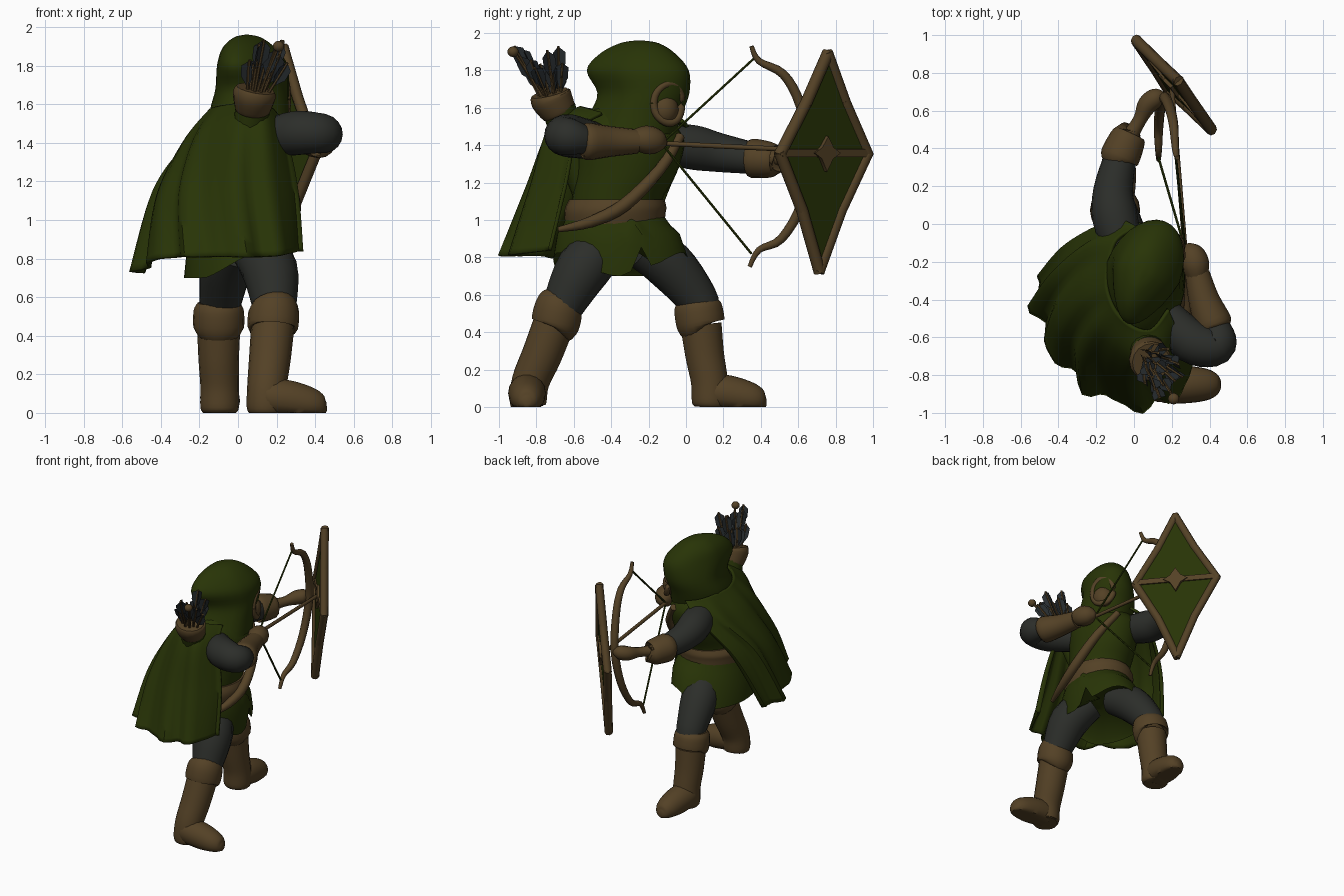
import bpy
import bmesh
import math
import random
from mathutils import Vector, Matrix

default_cube = bpy.data.objects.get("Cube")
if default_cube:
    bpy.data.objects.remove(default_cube)


def make_material(name, red, green, blue):
    material = bpy.data.materials.new(name)
    material.use_nodes = True
    colour = (red, green, blue, 1)
    material.diffuse_color = colour
    shader = material.node_tree.nodes["Principled BSDF"]
    shader.inputs["Base Color"].default_value = colour
    shader.inputs["Roughness"].default_value = 0.9
    return material


GREEN = make_material("forest green", 0.021, 0.034, 0.002)
BROWN = make_material("leather brown", 0.088, 0.053, 0.019)
GREY = make_material("slate cloth", 0.025, 0.027, 0.023)
FEATHER = make_material("feather grey", 0.02, 0.025, 0.028)


def add_object(name, bm, material, smooth=True):
    bmesh.ops.recalc_face_normals(bm, faces=bm.faces[:])
    mesh = bpy.data.meshes.new(name)
    bm.to_mesh(mesh)
    bm.free()
    mesh.materials.append(material)
    obj = bpy.data.objects.new(name, mesh)
    bpy.context.collection.objects.link(obj)
    if smooth:
        for other in bpy.context.selected_objects:
            other.select_set(False)
        bpy.context.view_layer.objects.active = obj
        obj.select_set(True)
        bpy.ops.object.shade_smooth_by_angle(angle=math.radians(50))
    return obj


def spline(points, steps):
    """Catmull-Rom interpolation of tuples of any length."""
    result = []
    last = len(points) - 1
    for i in range(last):
        before, a, b, after = (points[max(i - 1, 0)], points[i],
                               points[i + 1], points[min(i + 2, last)])
        for k in range(steps):
            t = k / steps
            result.append(tuple(
                q + t * ((r - p) + t * ((2 * p - 5 * q + 4 * r - s) + t * (3 * q - p - 3 * r + s))) / 2
                for p, q, r, s in zip(before, a, b, after)))
    result.append(tuple(points[-1]))
    return result


def skin(name, rings, material, closed=True):
    """Bridge successive rings of points; closed rings are capped."""
    bm = bmesh.new()
    rows = [[bm.verts.new(p) for p in ring] for ring in rings]
    count = len(rows[0])
    for low, high in zip(rows, rows[1:]):
        for i in range(count if closed else count - 1):
            j = (i + 1) % count
            bm.faces.new((low[i], low[j], high[j], high[i]))
    if closed:
        bm.faces.new(rows[0])
        bm.faces.new(rows[-1])
    return add_object(name, bm, material)


def circle(sides):
    return [(math.cos(i * math.tau / sides), math.sin(i * math.tau / sides)) for i in range(sides)]


def tube(name, points, material, sides=14, steps=4, flat=1.0):
    """Round limb along (x, y, z, radius) points, kept above the ground."""
    path = spline(points, steps)
    whole = Vector(path[-1][:3]) - Vector(path[0][:3])
    reference = Vector((0, 1, 0)) if abs(whole.z) > whole.length * 0.7 else Vector((0, 0, 1))
    rings = []
    for i, point in enumerate(path):
        ahead, behind = path[min(i + 1, len(path) - 1)], path[max(i - 1, 0)]
        tangent = (Vector(ahead[:3]) - Vector(behind[:3])).normalized()
        side = tangent.cross(reference).normalized()
        other = side.cross(tangent)
        ring = [Vector(point[:3]) + max(point[3], 0.002) * (side * c * flat + other * s)
                for c, s in circle(sides)]
        for p in ring:
            p.z = max(p.z, 0)
        rings.append(ring)
    return skin(name, rings, material)


def loft(name, levels, material, turn=0, pinch=0, sides=28, steps=4):
    """Stacked ellipses from (x, y, z, half width, half depth), pinched at the back."""
    rotation = Matrix.Rotation(math.radians(turn), 3, "Z")
    rings = []
    for x, y, z, wide, deep in spline(levels, steps):
        rings.append([Vector((x, y, z)) + rotation @ Vector(
            (c * wide * (1 + pinch * min(s, 0)), s * deep, 0)) for c, s in circle(sides)])
    return skin(name, rings, material)


def ball(name, centre, size, material, turn=0):
    bm = bmesh.new()
    bmesh.ops.create_uvsphere(bm, u_segments=18, v_segments=12, radius=1)
    matrix = (Matrix.Translation(centre) @ Matrix.Rotation(math.radians(turn), 4, "Z")
              @ Matrix.Diagonal((*size, 1)))
    bm.transform(matrix)
    return add_object(name, bm, material)


# Tunic, belt and chest strap
loft("tunic", [(.02, -.38, .95, .21, .24), (.03, -.37, 1.1, .21, .24), (.04, -.32, 1.25, .22, .27),
               (.04, -.3, 1.42, .23, .29), (.03, -.32, 1.52, .19, .25), (.04, -.3, 1.6, .12, .18)], GREEN)
loft("belt", [(.02, -.38, .97, .235, .265), (.025, -.38, 1.03, .245, .27),
              (.025, -.375, 1.07, .245, .27), (.03, -.37, 1.11, .225, .255)], BROWN)
tube("chest_strap", [(.13, -.03, 1.45, .025), (.24, -.14, 1.27, .032), (.29, -.33, 1.08, .036),
                     (.27, -.51, .99, .03), (.22, -.68, .95, .015)], BROWN, 8)

# Skirt: hem raised at both legs, slit in front, lining tucked up inside
skirt = []
for x, y, z, wide, deep, drop in [(.02, -.38, 1.04, .22, .25, 0), (.02, -.37, .94, .25, .29, .3),
                                  (.01, -.36, .85, .275, .33, .7), (0, -.35, .7, .28, .36, 1),
                                  (0, -.35, .73, .26, .33, 1), (0, -.35, .86, .08, .1, 0)]:
    skirt.append([Vector((x + c * wide, y + s * deep,
                          z + drop * (.15 * s * s * max(0, c + .6)
                                      + .14 * max(0, 1 - abs(s - .3) * 6) * (c > 0))))
                  for c, s in circle(40)])
skin("skirt", skirt, GREEN)

# Hood, face and edge of the hood opening
loft("hood", [(.05, -.32, 1.46, .21, .27), (.05, -.27, 1.57, .205, .255), (.065, -.23, 1.68, .19, .255),
              (.065, -.26, 1.8, .178, .285), (.05, -.26, 1.89, .135, .21), (.045, -.25, 1.945, .07, .11),
              (.045, -.25, 1.96, .01, .02)], GREEN, -20, .3)
look = Vector((math.sin(math.radians(48)), math.cos(math.radians(48)), 0))
across = Vector((look.y, -look.x, 0))
head = Vector((.07, -.23, 1.625))
ball("face", head + look * .165 - Vector((0, 0, .035)), (.08, .08, .09), BROWN, -48)
rim = [head + look * (.215 - .02 * c * c - .022 * c) + across * .08 * c + Vector((0, 0, .105 * s))
       for c, s in circle(16)]
tube("hood_opening_edge", [(*p, .022) for p in rim + rim[:1]], BROWN, 8, 2)

# Cloak: rows from neck to hem, with folds growing downward
cloak_rows = [
    [(.02, -.02, 1.53), (-.1, -.1, 1.56), (-.14, -.33, 1.57), (-.06, -.5, 1.59), (.08, -.56, 1.6), (.18, -.45, 1.57)],
    [(-.1, .01, 1.44), (-.24, -.12, 1.4), (-.27, -.4, 1.4), (-.14, -.62, 1.44), (.09, -.72, 1.52), (.24, -.58, 1.47)],
    [(-.33, -.11, 1.15), (-.41, -.27, 1.15), (-.38, -.55, 1.12), (-.18, -.76, 1.15), (.1, -.83, 1.18), (.31, -.65, 1.17)],
    [(-.47, -.27, .73), (-.52, -.43, .73), (-.4, -.72, .8), (-.15, -.92, .81), (.15, -.95, .81), (.34, -.73, .84)]]
columns = [spline(column, 8) for column in zip(*[spline(row, 8) for row in cloak_rows])]
sheet = []
for i, column in enumerate(columns):
    u = i / (len(columns) - 1)
    strand = []
    for k, point in enumerate(column):
        fall = k / (len(column) - 1)
        outward = (Vector((point[0], point[1] + .35, 0))).normalized()
        fold = math.sin(u * 38) + .5 * math.sin(u * 61 + 1)
        strand.append(Vector(point) + outward * .028 * fold * fall)
    sheet.append(strand)
cloak = skin("cloak", sheet, GREEN, False)
thickness = cloak.modifiers.new("thickness", "SOLIDIFY")
thickness.thickness = .02
thickness.offset = 0

# Legs and boots
legs = {
    "rear": ([(.08, -.42, .87, .13), (.165, -.55, .74, .145), (.19, -.66, .54, .112)],
             [(.18, -.66, .57, .11), (.185, -.68, .53, .13), (.18, -.7, .44, .13), (.18, -.71, .42, .1)],
             [(.18, -.705, .45, .112), (.165, -.77, .28, .108), (.15, -.83, .14, .102), (.145, -.845, .03, .1),
              (.145, -.845, 0, .085)],
             [(.12, -.85, .07, .06), (.15, -.85, .08, .095), (.26, -.85, .07, .1),
              (.38, -.85, .045, .085), (.44, -.85, .035, .055), (.46, -.85, .035, .02)]),
    "lead": ([(-.01, -.24, .86, .12), (-.06, -.09, .76, .135), (-.09, .06, .58, .11), (-.09, .08, .5, .1)],
             [(-.1, .06, .57, .11), (-.1, .065, .53, .13), (-.1, .08, .44, .13), (-.1, .09, .42, .1)],
             [(-.1, .08, .44, .112), (-.1, .1, .28, .105), (-.095, .125, .14, .1), (-.095, .13, .03, .1),
              (-.095, .13, 0, .085)],
             [(-.1, .1, .07, .06), (-.1, .13, .08, .095), (-.09, .23, .07, .1),
              (-.08, .35, .045, .085), (-.08, .41, .035, .055), (-.08, .43, .035, .02)])}
for side, (thigh, cuff, shaft, foot) in legs.items():
    tube(side + "_trouser_leg", thigh, GREY, 18)
    tube(side + "_boot_cuff", cuff, BROWN, 18)
    tube(side + "_boot_shaft", shaft, BROWN, 18)
    tube(side + "_boot_foot", foot, BROWN, 18)

# Bow arm, reaching toward the target
tube("bow_arm_sleeve", [(-.05, -.15, 1.42, .1), (-.1, .03, 1.39, .12), (-.11, .18, 1.36, .105),
                        (-.07, .36, 1.33, .085)], GREY, 18)
tube("bow_arm_cuff", [(-.08, .34, 1.33, .08), (-.075, .355, 1.33, .105), (-.025, .47, 1.32, .09),
                      (-.02, .48, 1.32, .05)], BROWN, 16)
tube("bow_hand", [(-.03, .45, 1.33, .045), (.03, .55, 1.34, .036), (.07, .63, 1.35, .052),
                  (.12, .67, 1.36, .05), (.16, .68, 1.36, .02)], BROWN, 12)

# Drawing arm, bent back at the elbow
tube("draw_arm_sleeve", [(.15, -.48, 1.42, .1), (.3, -.62, 1.45, .115), (.42, -.65, 1.45, .105),
                         (.445, -.6, 1.44, .095), (.42, -.5, 1.42, .06)], GREY, 18)
tube("draw_arm_cuff", [(.425, -.545, 1.42, .07), (.42, -.53, 1.42, .1), (.37, -.4, 1.42, .082),
                       (.335, -.26, 1.42, .065)], BROWN, 16)
tube("draw_hand", [(.335, -.3, 1.43, .045), (.325, -.22, 1.43, .075), (.3, -.15, 1.42, .065),
                   (.28, -.11, 1.41, .02)], BROWN, 12)

# Bow, string and nocked arrow
top_tip, low_tip, draw_point = (.22, .37, 1.87), (.13, .35, .82), (.27, -.13, 1.41)
tube("bow", [(.23, .35, 1.93, .012), (.22, .39, 1.85, .018), (.21, .52, 1.78, .025), (.19, .61, 1.62, .028),
             (.16, .67, 1.36, .03), (.14, .62, 1.09, .028), (.13, .51, .9, .025), (.13, .39, .84, .018),
             (.13, .34, .75, .012)], BROWN, 10)
for name, tip in (("upper_bowstring", top_tip), ("lower_bowstring", low_tip)):
    tube(name, [(*tip, .007), (*draw_point, .007)], GREEN, 6, 1)
tube("nocked_arrow", [(*draw_point, .013), (.2, .72, 1.37, .013)], BROWN, 8, 1)

# Quiver with a fan of feathered arrows
tube("quiver", [(.02, -.54, 1.15, .07), (.05, -.62, 1.4, .085), (.08, -.68, 1.6, .09)], GREEN, 16)
tube("quiver_rim", [(.075, -.67, 1.56, .08), (.077, -.68, 1.58, .095), (.085, -.72, 1.65, .112),
                    (.09, -.73, 1.68, .1)], BROWN, 16)
random.seed(4)
feathers = bmesh.new()
for number in range(16):
    angle, spread = number * 2.4, .03 + .1 * math.sqrt(number / 16)
    base = Vector((.08 + .35 * spread * math.cos(angle), -.71 + .35 * spread * math.sin(angle), 1.6))
    end = Vector((.15 + spread * math.cos(angle) * .9, -.78 + spread * math.sin(angle) * 1.1,
                  random.uniform(1.8, 1.94)))
    tube("quiver_arrow_%d" % number, [(*base, .009), (*end, .008)], BROWN, 6, 1)
    axis = (end - base).normalized()
    for vane in range(3):
        turn = vane * math.tau / 3 + number
        out = axis.cross(Vector((math.cos(turn), math.sin(turn), 0))).normalized() * .04
        feathers.faces.new([feathers.verts.new(p) for p in (
            end - axis * .16, end - axis * .09 + out, end - axis * .03 + out, end)])
add_object("arrow_feathers", feathers, FEATHER, False)
tube("long_arrow", [(.09, -.73, 1.6, .008), (.21, -.92, 1.9, .008)], BROWN, 6, 1)
ball("long_arrow_knob", (.21, -.925, 1.9), (.03, .03, .028), BROWN)

# Diamond shield: panel, rim, crossbar and boss in its own leaning frame
shield_frame = (Matrix.Translation((.21, .735, 1.33)) @ Matrix.Rotation(math.atan2(.52, -.44), 4, "Z")
                @ Matrix.Rotation(.06, 4, "X"))


def shield_part(name, outline, front, back, material):
    return skin(name, [[shield_frame @ Vector((h, depth, v)) for h, v in outline]
                       for depth in (front, back)], material)


corners = [(.305, .025), (.135, .3), (0, .56), (-.135, .3), (-.305, .025), (-.135, -.28), (0, -.6), (.135, -.28)]
shield_part("shield_panel", corners, -.012, .012, GREEN)
rim_path = [shield_frame @ Vector((h, 0, v)) for h, v in corners + corners[:1]]
for number, (a, b) in enumerate(zip(rim_path, rim_path[1:])):
    reach = (b - a).normalized() * .012
    tube("shield_rim_%d" % number, [(*(a - reach), .032), (*(b + reach), .032)], BROWN, 8, 1, .9)
shield_part("shield_crossbar", [(.3, .05), (.3, .01), (-.3, .01), (-.3, .05)], -.024, .024, BROWN)
star = [(.09, .03), (.04, .06), (0, .12), (-.04, .06), (-.09, .03), (-.04, 0), (0, -.07), (.04, 0)]
shield_part("shield_boss", star, -.035, .03, BROWN)
